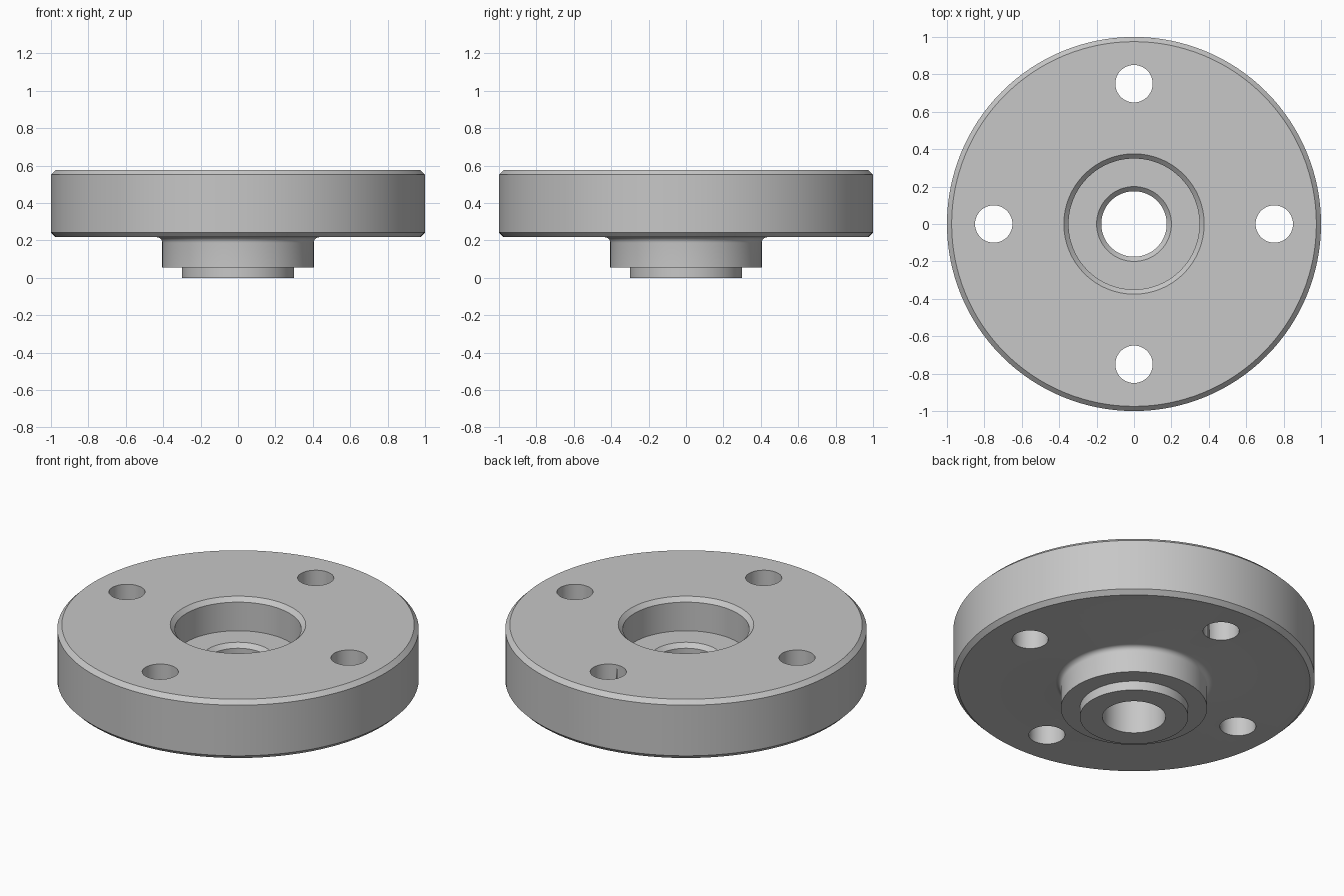
import bpy, bmesh, math

if "Cube" in bpy.data.objects:
    bpy.data.objects.remove(bpy.data.objects["Cube"])

SEGS = 128

metal = bpy.data.materials.new("plain grey metal")
metal.diffuse_color = (0.57, 0.57, 0.57, 1)
metal.use_nodes = True
metal.node_tree.nodes["Principled BSDF"].inputs["Base Color"].default_value = metal.diffuse_color

# Half section (radius, height), running from the bore bottom round the outside
TOP, UNDER, STEP = 0.576, 0.217, 0.056
CH = 0.025           # chamfer size
HUB, FIL = 0.405, 0.03  # hub radius and its fillet
FLOOR = 0.376        # counterbore floor
section = [(0.175, 0), (0.3, 0), (0.3, STEP), (HUB, STEP)]
for i in range(7):   # concave fillet between hub and flange
    a = math.pi - i * math.pi / 12
    section.append((HUB + FIL + FIL * math.cos(a), UNDER - FIL + FIL * math.sin(a)))
section += [(1 - CH, UNDER), (1, UNDER + CH), (1, TOP - CH), (1 - CH, TOP),
            (0.375, TOP), (0.35, TOP - CH), (0.35, FLOOR),
            (0.2, FLOOR), (0.175, FLOOR - CH)]

# Flange body: the section turned about the z axis
bm = bmesh.new()
rings = []
for s in range(SEGS):
    a = 2 * math.pi * s / SEGS
    rings.append([bm.verts.new((r * math.cos(a), r * math.sin(a), z)) for r, z in section])
n = len(section)
for s in range(SEGS):
    p, q = rings[s], rings[(s + 1) % SEGS]
    for i in range(n):
        j = (i + 1) % n
        bm.faces.new((p[i], q[i], q[j], p[j]))
bmesh.ops.recalc_face_normals(bm, faces=bm.faces)
mesh = bpy.data.meshes.new("flange")
bm.to_mesh(mesh)
bm.free()
flange = bpy.data.objects.new("flange", mesh)
bpy.context.collection.objects.link(flange)
mesh.materials.append(metal)

# Four bolt holes
for k in range(4):
    a = k * math.pi / 2
    bpy.ops.mesh.primitive_cylinder_add(
        vertices=48, radius=0.1, depth=1,
        location=(0.75 * math.cos(a), 0.75 * math.sin(a), 0.4))
    cutter = bpy.context.object
    cutter.name = f"bolt_hole_cutter_{k + 1}"
    cutter.hide_render = True
    cutter.data.materials.append(metal)
    mod = flange.modifiers.new("bolt hole", 'BOOLEAN')
    mod.operation = 'DIFFERENCE'
    mod.solver = 'EXACT'
    mod.object = cutter
    bpy.ops.object.select_all(action='DESELECT')
    bpy.context.view_layer.objects.active = flange
    flange.select_set(True)
    bpy.ops.object.modifier_apply(modifier=mod.name)
    bpy.data.objects.remove(cutter)

# Smooth round walls, crisp chamfers and rims
bpy.context.view_layer.objects.active = flange
flange.select_set(True)
bpy.ops.object.shade_smooth_by_angle(angle=math.radians(30))
